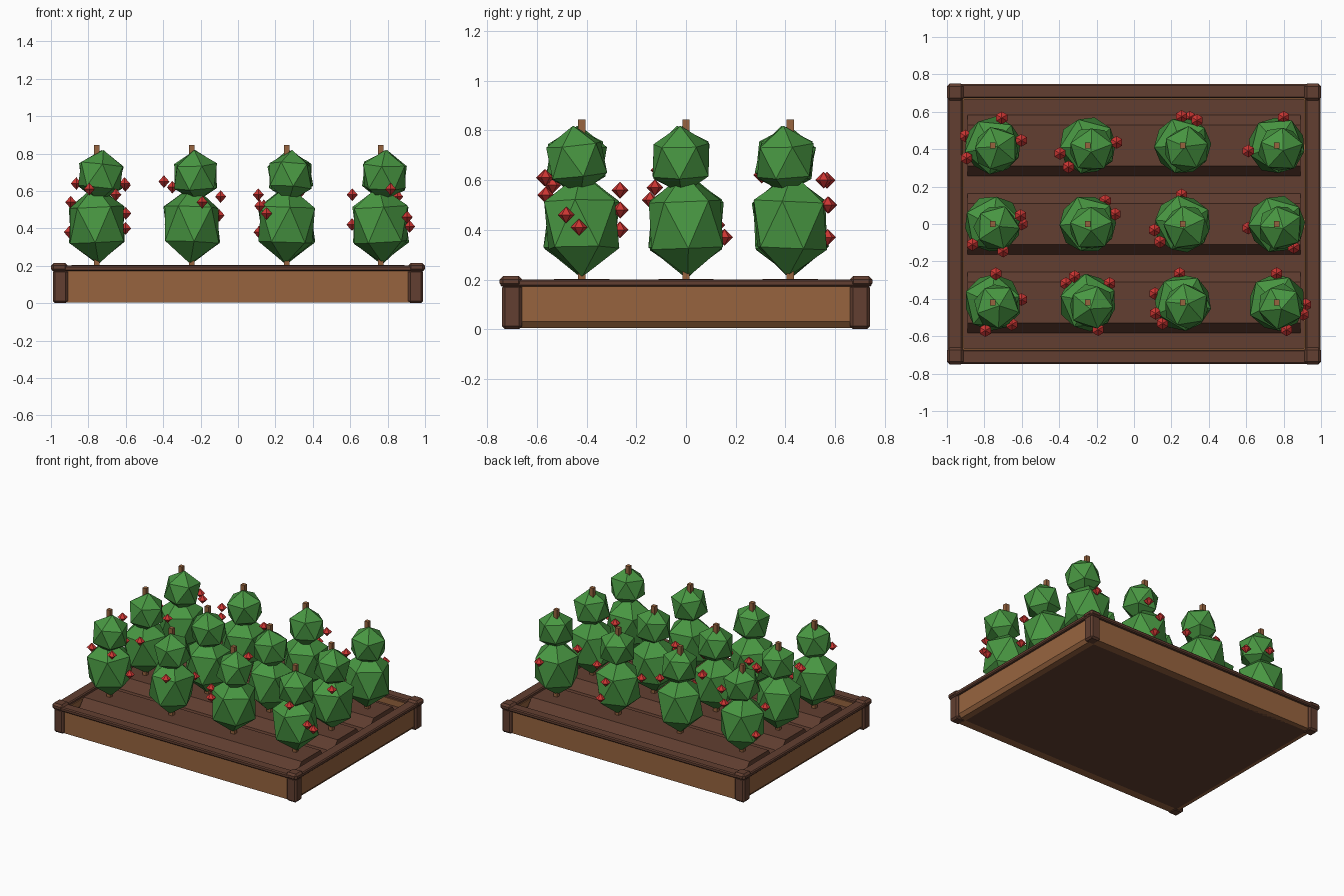
import bpy
import bmesh
import random
from math import cos, sin, radians, pi
from mathutils import Matrix, Vector, Euler

random.seed(4)
if "Cube" in bpy.data.objects:
    bpy.data.objects.remove(bpy.data.objects["Cube"], do_unlink=True)


def material(name, rgb):
    """Flat colour given as display values, stored as linear."""
    colour = [(c / 255) ** 2.2 for c in rgb] + [1]
    mat = bpy.data.materials.new(name)
    mat.use_nodes = True
    mat.diffuse_color = colour
    bsdf = next(n for n in mat.node_tree.nodes if n.type == 'BSDF_PRINCIPLED')
    bsdf.inputs["Base Color"].default_value = colour
    bsdf.inputs["Roughness"].default_value = 0.9
    return mat


DARK = material("dark brown wood and soil", (98, 65, 52))
BOARD = material("warm brown wood", (150, 100, 65))
LEAF = material("leaf green", (74, 150, 68))
RED = material("tomato red", (205, 57, 54))


def finish(name, bm, mat):
    mesh = bpy.data.meshes.new(name)
    bmesh.ops.recalc_face_normals(bm, faces=bm.faces)
    bm.to_mesh(mesh)
    bm.free()
    mesh.materials.append(mat)
    obj = bpy.data.objects.new(name, mesh)
    bpy.context.collection.objects.link(obj)
    return obj


def box(name, mat, centre, size, bevel=0):
    bm = bmesh.new()
    bmesh.ops.create_cube(bm, size=1)
    bmesh.ops.scale(bm, vec=size, verts=bm.verts)
    bmesh.ops.translate(bm, vec=centre, verts=bm.verts)
    if bevel:
        bmesh.ops.bevel(bm, geom=bm.edges[:], offset=bevel, segments=1,
                        affect='EDGES')
    return finish(name, bm, mat)


def prism(name, mat, profile, half, along_x):
    """Extrude an (across, z) profile symmetrically along x or y."""
    bm = bmesh.new()

    def place(a, t, z):
        return (t, a, z) if along_x else (a, t, z)

    ends = [[bm.verts.new(place(a, t, z)) for a, z in profile]
            for t in (-half, half)]
    for ring in ends:
        bm.faces.new(ring)
    n = len(profile)
    for i in range(n):
        j = (i + 1) % n
        bm.faces.new((ends[0][i], ends[0][j], ends[1][j], ends[1][i]))
    return finish(name, bm, mat)


def blob(bm, centre, radius, half_height, turn, tilt):
    """Stretched low-poly leaf ball."""
    matrix = (Matrix.Translation(centre)
              @ Euler((tilt[0], tilt[1], turn)).to_matrix().to_4x4()
              @ Matrix.Diagonal((radius, radius, half_height, 1)))
    bmesh.ops.create_icosphere(bm, subdivisions=1, radius=1, matrix=matrix)


# Planter box
for s, side in ((-1, "right"), (1, "left")):
    prism(side + "_board", BOARD,
          [(s * 0.91, 0.005), (s * 0.955, 0.005), (s * 0.975, 0.03),
           (s * 0.975, 0.18), (s * 0.91, 0.18)], 0.68, False)
    box(side + "_rim", DARK, (s * 0.957, 0, 0.186), (0.078, 1.49, 0.03), 0.007)
for s, side in ((-1, "front"), (1, "back")):
    box(side + "_board", BOARD, (0, s * 0.695, 0.0925), (1.86, 0.06, 0.175))
    box(side + "_rim", DARK, (0, s * 0.71, 0.186), (1.98, 0.075, 0.03), 0.007)
for sx in (-1, 1):
    for sy in (-1, 1):
        box("corner_post", DARK, (sx * 0.95, sy * 0.7, 0.09),
            (0.08, 0.08, 0.18), 0.012)
        box("post_cap", DARK, (sx * 0.955, sy * 0.705, 0.192),
            (0.09, 0.09, 0.045), 0.014)

# Soil bed and planting ridges
box("soil_bed", DARK, (0, 0, 0.07), (1.86, 1.38, 0.13))
ROWS = (-0.42, 0, 0.42)
for y in ROWS:
    prism("soil_ridge", DARK,
          [(y - 0.167, 0.13), (y - 0.11, 0.203), (y + 0.11, 0.203),
           (y + 0.167, 0.13)], 0.89, True)

# Fruits of each plant: direction in degrees, height in hundredths
FRUITS = [
    [[(84, 56), (6, 40), (255, 61), (311, 58)],
     [(117, 48), (139, 42), (41, 48), (291, 54)],
     [(96, 40), (162, 38), (202, 52), (226, 48)],
     [(90, 48), (-4, 41), (336, 46), (290, 61)]],
    [[(17, 64), (0, 48), (225, 64), (291, 52)],
     [(53, 42), (20, 47)],
     [(92, 37), (192, 58), (218, 52)],
     [(188, 42), (306, 57)]],
    [[(72, 60), (161, 38), (206, 54), (10, 63)],
     [(196, 65), (228, 62), (6, 57)],
     [(92, 50), (76, 37), (60, 60)],
     [(76, 50), (191, 58)]],
]
COLUMNS = (-0.755, -0.247, 0.26, 0.763)


def plant(x, y, fruits):
    box("stake", BOARD, (x, y, 0.5), (0.03, 0.03, 0.69))
    bm = bmesh.new()
    blob(bm, (x, y, 0.42), 0.17, 0.21, random.uniform(0, 2 * pi),
         (random.uniform(-0.06, 0.06), random.uniform(-0.06, 0.06)))
    blob(bm, (x + 0.02, y - 0.02, 0.68), 0.132, 0.14,
         random.uniform(0, 2 * pi), (0.08, 0.08))
    finish("foliage", bm, LEAF)
    for angle, height in fruits:
        a = radians(angle)
        spot = Vector((x + 0.155 * cos(a), y + 0.155 * sin(a), height / 100))
        bm = bmesh.new()
        bmesh.ops.create_uvsphere(bm, u_segments=6, v_segments=2, radius=0.034,
                                  matrix=Matrix.Translation(spot))
        finish("tomato", bm, RED)


# Plants in three rows of four
for y, row in zip(ROWS, FRUITS):
    for x, fruits in zip(COLUMNS, row):
        plant(x, y, fruits)
